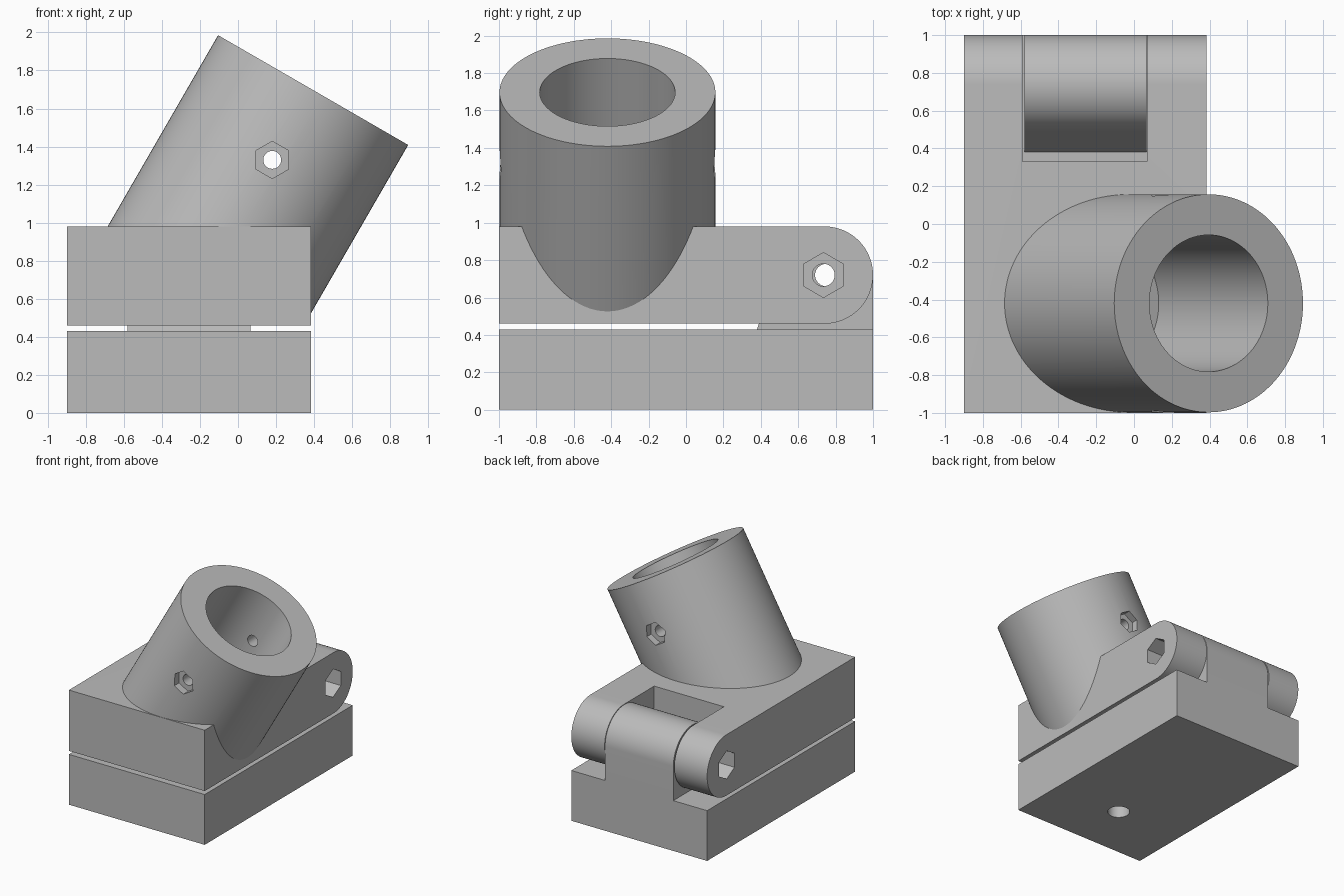
import bpy, bmesh
from math import sin, cos, pi, radians
from mathutils import Matrix

cube = bpy.data.objects.get("Cube")
if cube:
    bpy.data.objects.remove(cube, do_unlink=True)

grey = bpy.data.materials.new("plain_grey")
grey.use_nodes = True
grey.diffuse_color = (0.5, 0.5, 0.5, 1)
grey.node_tree.nodes["Principled BSDF"].inputs["Base Color"].default_value = grey.diffuse_color


def arc(cx, cy, r, start, end, steps):
    """Points along an arc, angles in degrees."""
    angles = [radians(start + (end - start) * i / steps) for i in range(steps + 1)]
    return [(cx + r * cos(a), cy + r * sin(a)) for a in angles]


def ring(cx, cy, r, sides):
    return arc(cx, cy, r, 90, 450, sides)[:-1]


def rect(a0, b0, a1, b1):
    return [(a0, b0), (a1, b0), (a1, b1), (a0, b1)]


def prism(name, points, axis, lo, hi, matrix=None):
    """Extrude a 2D profile along an axis from lo to hi."""
    place = {"X": lambda a, b, d: (d, a, b),
             "Y": lambda a, b, d: (a, d, b),
             "Z": lambda a, b, d: (a, b, d)}[axis]
    bm = bmesh.new()
    ends = [[bm.verts.new(place(a, b, d)) for a, b in points] for d in (lo, hi)]
    for end in ends:
        bm.faces.new(end)
    n = len(points)
    for i in range(n):
        j = (i + 1) % n
        bm.faces.new((ends[0][i], ends[0][j], ends[1][j], ends[1][i]))
    bmesh.ops.recalc_face_normals(bm, faces=bm.faces)
    if matrix:
        bm.transform(matrix)
    me = bpy.data.meshes.new(name)
    bm.to_mesh(me)
    bm.free()
    me.materials.append(grey)
    ob = bpy.data.objects.new(name, me)
    bpy.context.collection.objects.link(ob)
    return ob


def combine(ob, other, operation):
    """Apply a boolean and remove the helper."""
    mod = ob.modifiers.new("bool", "BOOLEAN")
    mod.operation, mod.solver, mod.object = operation, "EXACT", other
    graph = bpy.context.evaluated_depsgraph_get()
    me = bpy.data.meshes.new_from_object(ob.evaluated_get(graph))
    ob.modifiers.clear()
    ob.data = me
    bpy.data.objects.remove(other, do_unlink=True)


def cut(ob, *args):
    combine(ob, prism("cutter", *args), "DIFFERENCE")


LEFT, RIGHT = -0.9, 0.385
HINGE_Y, HINGE_Z, HINGE_R = 0.74, 0.72, 0.26
TUBE_Y, TUBE_R, BORE_R = -0.42, 0.577, 0.362
tilt = Matrix.Translation((0.395, TUBE_Y, 1.697)) @ Matrix.Rotation(radians(30), 4, "Y")

# Base plate with the middle hinge knuckle
base = prism("base_plate", rect(LEFT, -1, RIGHT, 1), "Z", 0, 0.43)
knuckle = [(0.38, 0.3), (1, 0.3)] + arc(HINGE_Y, HINGE_Z, HINGE_R, 0, 163, 40) + [(0.38, 0.43)]
combine(base, prism("knuckle", knuckle, "X", -0.58, 0.065), "UNION")
cut(base, ring(HINGE_Y + 0.01, HINGE_Z, 0.06, 32), "X", -1, 1)
cut(base, ring(-0.257, -0.5, 0.089, 48), "Z", -0.1, 0.6)

# Upper block with rounded hinge ears
profile = [(-1, 0.46)] + arc(HINGE_Y, HINGE_Z, HINGE_R, -90, 90, 48) + [(-1, 0.98)]
upper = prism("upper_block_and_socket", profile, "X", LEFT, RIGHT)
cut(upper, rect(-0.59, 0.33, 0.07, 1.2), "Z", 0.2, 1.2)

# Tilted tube socket, trimmed to stay within the block below
tube = prism("tube", ring(0, 0, TUBE_R, 128), "Z", -1.6, 0, tilt)
combine(tube, prism("trim", rect(-0.88, 0.48, 2, 3), "Y", -2, 2), "INTERSECT")
combine(upper, tube, "UNION")
cut(upper, ring(0, 0, BORE_R, 96), "Z", -1.155, 0.3, tilt)

# Hinge pin hole with deep hexagonal pockets at both ears
cut(upper, ring(HINGE_Y - 0.005, HINGE_Z, 0.06, 32), "X", -1, 1)
for lo, hi in ((LEFT - 0.1, LEFT + 0.2), (RIGHT - 0.2, RIGHT + 0.1)):
    cut(upper, ring(HINGE_Y - 0.005, HINGE_Z, 0.12, 6), "X", lo, hi)

# Clamping screw hole through the tube with shallow hexagonal pockets
cut(upper, ring(0.18, 1.33, 0.047, 32), "Y", -1.2, 0.4)
for side in (-1, 1):
    wall = TUBE_Y + side * TUBE_R
    lo, hi = sorted((wall - side * 0.065, wall + side * 0.1))
    cut(upper, ring(0.18, 1.33, 0.098, 6), "Y", lo, hi)

# Smooth curved faces, keep edges crisp
for ob in (base, upper):
    ob.data.shade_smooth()
    ob.data.set_sharp_from_angle(angle=radians(30))
